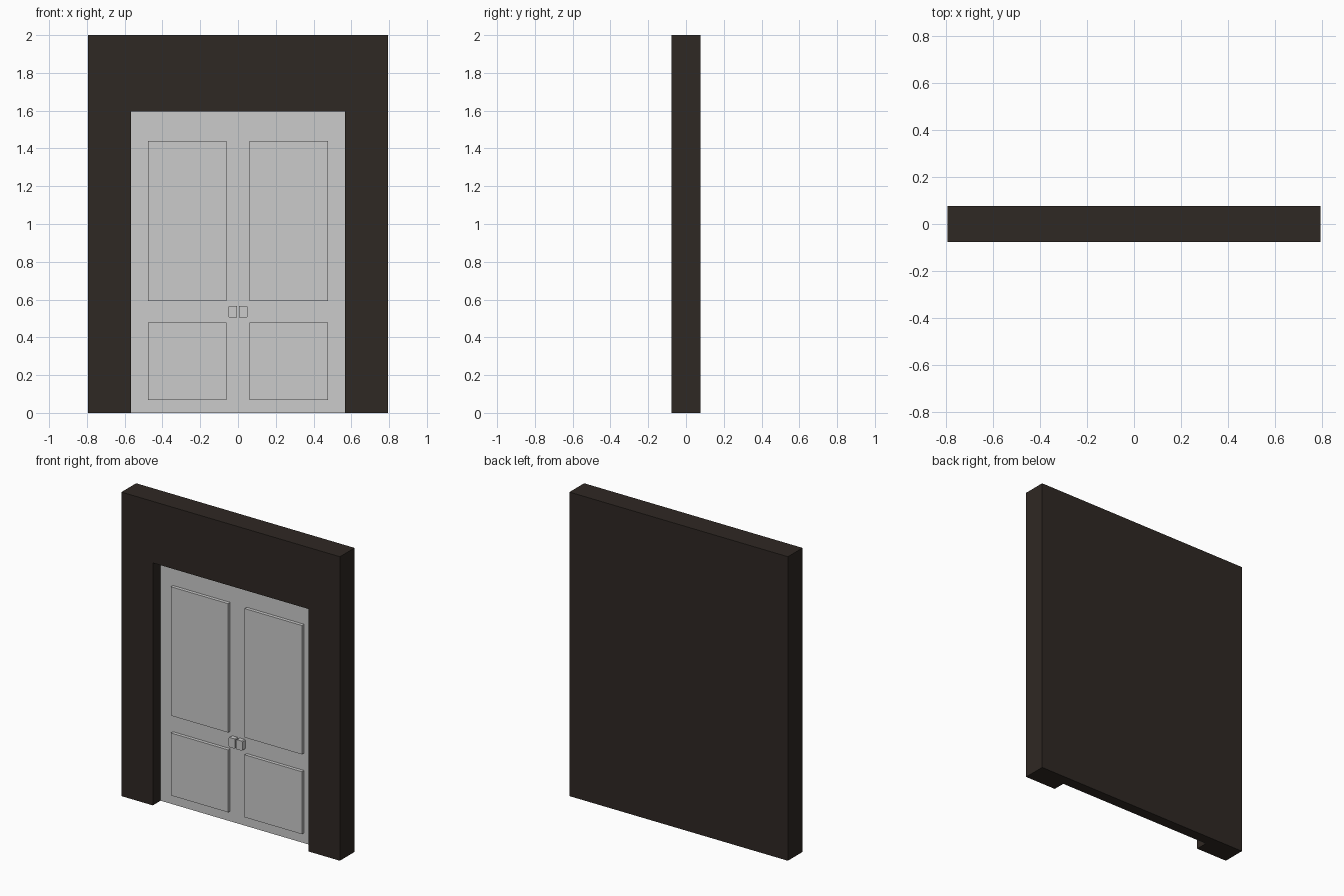
import bpy
import bmesh

if "Cube" in bpy.data.objects:
    bpy.data.objects.remove(bpy.data.objects["Cube"])

W, D, H = 0.795, 0.076, 2.0      # wall half width, half depth, height
OW, OH = 0.567, 1.595            # opening half width, height
FACE = 0.005                     # y of the door face
BACK = FACE + 0.003              # y of the recess back

dark = bpy.data.materials.new("dark_wall")
dark.diffuse_color = (0.028, 0.021, 0.017, 1)
dark.use_nodes = True
dark.node_tree.nodes["Principled BSDF"].inputs["Base Color"].default_value = dark.diffuse_color


def make_object(name, bm, mat=None):
    bmesh.ops.recalc_face_normals(bm, faces=bm.faces)
    me = bpy.data.meshes.new(name)
    bm.to_mesh(me)
    bm.free()
    if mat:
        me.materials.append(mat)
    ob = bpy.data.objects.new(name, me)
    bpy.context.collection.objects.link(ob)
    return ob


def prism(bm, outline, y0, y1):
    """Extrude an x/z outline from y0 to y1."""
    face = bm.faces.new([bm.verts.new((x, y0, z)) for x, z in outline])
    new = bmesh.ops.extrude_face_region(bm, geom=[face])["geom"]
    verts = [g for g in new if isinstance(g, bmesh.types.BMVert)]
    bmesh.ops.translate(bm, verts=verts, vec=(0, y1 - y0, 0))


def rect(x0, x1, z0, z1, c=0.0):
    """Rectangle outline, optionally with chamfered corners."""
    if not c:
        return [(x0, z0), (x1, z0), (x1, z1), (x0, z1)]
    return [(x0 + c, z0), (x1 - c, z0), (x1, z0 + c), (x1, z1 - c),
            (x1 - c, z1), (x0 + c, z1), (x0, z1 - c), (x0, z0 + c)]


def slab(name, outline, y0, y1, mat=None):
    bm = bmesh.new()
    prism(bm, outline, y0, y1)
    return make_object(name, bm, mat)


# Wall block with the doorway recess cut out of its front
wall = slab("wall", rect(-W, W, 0, H), -D, D, dark)
cutter = slab("recess_cutter", rect(-OW, OW, -0.1, OH), -D - 0.1, BACK, dark)
cutter.hide_render = True
cut = wall.modifiers.new("recess", 'BOOLEAN')
cut.object = cutter
cut.solver = 'EXACT'
bpy.context.view_layer.objects.active = wall
bpy.ops.object.modifier_apply(modifier=cut.name)
bpy.data.objects.remove(cutter)

# Two door leaves, each with raised panels and a pull
for side, s in (("left", -1), ("right", 1)):
    def span(a, b):
        return sorted((s * a, s * b))
    slab(f"{side}_door", rect(*span(0, OW), 0, OH), FACE, BACK)
    slab(f"{side}_upper_panel", rect(*span(0.06, 0.477), 0.592, 1.44), FACE - 0.022, FACE)
    slab(f"{side}_lower_panel", rect(*span(0.06, 0.477), 0.067, 0.478), FACE - 0.022, FACE)
    slab(f"{side}_handle", rect(*span(0.004, 0.05), 0.503, 0.567, 0.005), FACE - 0.03, FACE)
